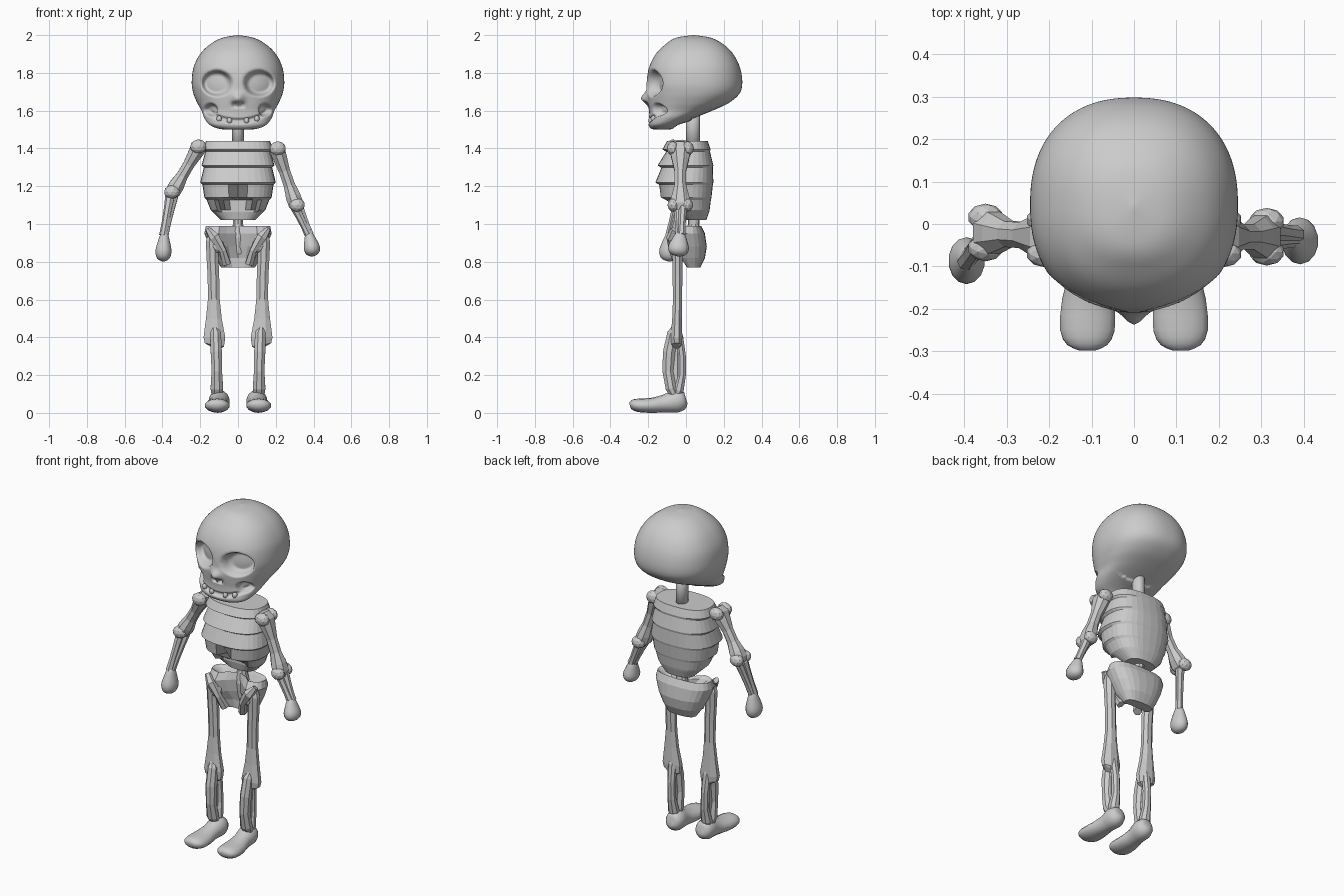
import bpy
import bmesh
from math import cos, sin, pi, exp, copysign
from mathutils import Vector, Matrix

old = bpy.data.objects.get("Cube")
if old:
    bpy.data.objects.remove(old, do_unlink=True)

bone = bpy.data.materials.new("bone grey")
bone.use_nodes = True
bone.diffuse_color = (0.6, 0.6, 0.6, 1)
bone.node_tree.nodes["Principled BSDF"].inputs["Base Color"].default_value = (0.6, 0.6, 0.6, 1)


def finish(name, bm, smooth=False):
    bmesh.ops.recalc_face_normals(bm, faces=bm.faces)
    mesh = bpy.data.meshes.new(name)
    bm.to_mesh(mesh)
    bm.free()
    mesh.materials.append(bone)
    if smooth:
        mesh.shade_smooth()
    obj = bpy.data.objects.new(name, mesh)
    bpy.context.collection.objects.link(obj)
    return obj


def resample(rows, k):
    """Smooth curve through rows of numbers, k steps per span."""
    out = []
    for i in range(len(rows) - 1):
        quad = [rows[max(i - 1, 0)], rows[i], rows[i + 1], rows[min(i + 2, len(rows) - 1)]]
        for s in range(k):
            t = s / k
            out.append(tuple(b + t / 2 * (c - a + t * (2 * a - 5 * b + 4 * c - d + t * (3 * (b - c) + d - a)))
                             for a, b, c, d in zip(*quad)))
    return out + [rows[-1]]


def skin(rings):
    """Join rings of points into a closed solid."""
    bm = bmesh.new()
    loops = [[bm.verts.new(p) for p in ring] for ring in rings]
    n = len(loops[0])
    for a, b in zip(loops, loops[1:]):
        for i in range(n):
            j = (i + 1) % n
            bm.faces.new((a[i], a[j], b[j], b[i]))
    bm.faces.new(loops[0])
    bm.faces.new(loops[-1])
    return bm


def level_rings(rows, n, power):
    """Horizontal rounded rings from (z, half width, front y, back y)."""
    def bend(v):
        return copysign(abs(v) ** power, v)
    rings = []
    for z, w, f, b in rows:
        rings.append([(w * bend(cos(2 * pi * i / n)),
                       (f + b) / 2 + (b - f) / 2 * bend(sin(2 * pi * i / n)), z) for i in range(n)])
    return rings


def tube(name, rows, n=8, k=1, smooth=False):
    """Tube through (x, y, z, radius across, radius deep)."""
    rows = resample(rows, k) if k > 1 else rows
    rings = []
    for i, (x, y, z, rx, ry) in enumerate(rows):
        d = (Vector(rows[min(i + 1, len(rows) - 1)][:3]) - Vector(rows[max(i - 1, 0)][:3])).normalized()
        u = Vector((1, 0, 0))
        u = (u - d * u.dot(d)).normalized()
        v = d.cross(u)
        rings.append([Vector((x, y, z)) + u * rx * cos(2 * pi * (j + .5) / n) + v * ry * sin(2 * pi * (j + .5) / n)
                      for j in range(n)])
    return finish(name, skin(rings), smooth)


def knob(name, at, size, smooth=False):
    bm = bmesh.new()
    bmesh.ops.create_icosphere(bm, subdivisions=3 if smooth else 2, radius=1,
                               matrix=Matrix.Translation(at) @ Matrix.Diagonal((*size, 1)))
    return finish(name, bm, smooth)


def step(v):
    v = max(0, min(1, v))
    return v * v * (3 - 2 * v)


# Skull with sunken eyes, cheeks, nostrils and mouth
skull_rows = [(2.0, .003, .035, .045), (1.985, .085, -.055, .135), (1.95, .15, -.11, .2),
              (1.9, .2, -.16, .25), (1.83, .235, -.195, .285), (1.75, .245, -.208, .298),
              (1.69, .236, -.205, .283), (1.64, .215, -.2, .225), (1.6, .193, -.195, .14),
              (1.56, .178, -.195, .04), (1.525, .15, -.198, -.04), (1.505, .105, -.185, -.07),
              (1.5, .06, -.16, -.09)]
bm = skin(level_rings(resample(skull_rows, 8), 144, .87))
for v in bm.verts:
    x, y, z = abs(v.co.x), v.co.y, v.co.z
    if y > 0.02:
        continue
    eye = ((x - .112) / .085) ** 2 + ((z - 1.745) / .072) ** 2
    cheek = ((x - .145) / .035) ** 2 + ((z - 1.605) / .035) ** 2
    nostril = ((x - .017) / .014) ** 2 + ((z - 1.63) / .02) ** 2
    mouth = abs(z - 1.545 - 1.8 * x * x) / .016
    push = .065 * step((1.05 - eye) * 1.6) + .035 * step(1.2 - cheek) + .025 * step(1.2 - nostril)
    push += .014 * step(1.2 - mouth) * step((.17 - x) * 30)
    push -= .035 * exp(-(x / .03) ** 2 - ((z - 1.665) / .03) ** 2)
    v.co.y += push
    v.co.x *= 1 - .1 * step(1.2 - cheek)
finish("skull", bm, True)
for x in (-.1, -.045, .045, .1):
    knob("tooth", (x, -.188 + 1.5 * x * x, 1.545 + 1.2 * x * x), (.014, .014, .017), True)

# Neck and lower spine
tube("neck", [(0, .037, 1.38, .032, .037), (0, .037, 1.65, .032, .037)], 16, 1, True)
tube("spine", [(0, .04, .84, .035, .03), (0, .04, .93, .045, .04), (0, .04, 1.0, .028, .03),
               (0, .045, 1.12, .03, .035)], 10)

# Rib cage in stepped bands with an arch under the breastbone
rib_rows = [(1.44, .17, -.1, .115), (1.395, .185, -.125, .13), (1.31, .193, -.15, .145),
            (1.22, .2, -.162, .145), (1.14, .178, -.135, .135), (1.075, .145, -.085, .125),
            (1.02, .09, -.01, .108)]
bands = []
for i, (z, w, f, b) in enumerate(rib_rows):
    bands.append((z, w, f, b))
    if 0 < i < len(rib_rows) - 1:
        bands.append((z - .012, w - .012, f + .02, b - .003))
bm = skin(level_rings(bands, 32, .8))
for v in bm.verts:
    if v.co.y < 0 and v.co.z < 1.18 and abs(v.co.x) < (1.18 - v.co.z) * .9 + .01:
        v.co.y = max(v.co.y, -.02)
finish("rib_cage", bm)

# Pelvis bowl with a hollow top and open front
pelvis_rows = [(.93, .09, -.01, .045), (.975, .145, -.04, .07), (.99, .17, -.055, .08),
               (.95, .178, -.085, .1), (.88, .15, -.08, .11), (.82, .12, -.055, .1),
               (.77, .09, -.005, .075)]
bm = skin(level_rings(pelvis_rows, 24, .8))
for v in bm.verts:
    if v.co.y < 0 and abs(v.co.x) < .1:
        v.co.y += min(.11 * (1 - abs(v.co.x) / .1), -v.co.y + .015)
finish("pelvis", bm)

for s, side in ((1, "left"), (-1, "right")):
    # Hip and legs
    def flip(rows):
        return [(s * r[0], *r[1:]) for r in rows]
    tube(side + "_hip_wing", flip([(.16, -.06, .97, .015, .02), (.125, -.08, .93, .03, .025),
                                   (.08, -.07, .86, .02, .02), (.06, -.04, .79, .025, .025)]), 6)
    knob(side + "_hip_joint", (s * .11, -.05, .885), (.036, .035, .04))
    tube(side + "_thigh", flip([(.14, -.045, .95, .018, .02), (.137, -.045, .91, .036, .035),
                                (.135, -.045, .82, .034, .03), (.13, -.045, .72, .033, .028),
                                (.128, -.045, .6, .034, .026), (.128, -.047, .5, .045, .028),
                                (.125, -.05, .4, .062, .033), (.125, -.05, .36, .056, .03),
                                (.135, -.05, .345, .03, .02)]), 8)
    tube(side + "_shin_front", flip([(.125, -.06, .455, .015, .015), (.118, -.07, .42, .03, .032),
                                     (.115, -.09, .32, .032, .035), (.112, -.095, .22, .03, .032),
                                     (.112, -.08, .13, .036, .03), (.11, -.06, .09, .03, .025)]), 8)
    tube(side + "_shin_back", flip([(.122, -.045, .45, .014, .015), (.115, -.035, .4, .026, .022),
                                    (.112, -.023, .3, .024, .024), (.11, -.023, .2, .024, .024),
                                    (.11, -.04, .12, .034, .03), (.11, -.05, .09, .025, .025)]), 8)
    tube(side + "_shin_web", flip([(.116, -.06, .4, .014, .03), (.113, -.06, .14, .014, .03)]), 6)
    foot = tube(side + "_foot", flip([(.1, .003, .065, .012, .015), (.1, -.008, .063, .042, .045),
                                      (.1, -.05, .062, .056, .06), (.104, -.11, .05, .05, .048),
                                      (.108, -.18, .04, .063, .04), (.11, -.25, .04, .066, .036),
                                      (.11, -.285, .045, .048, .026), (.11, -.298, .045, .02, .01)]), 14, 2, True)
    for v in foot.data.vertices:
        v.co.z = max(v.co.z, 0)

    # Arms, posed slightly differently on each side
    if s > 0:
        shoulder, elbow, wrist, hand = (Vector(p) for p in (
            (.205, -.03, 1.4), (.308, -.03, 1.1), (.375, -.03, .95), (.4, -.045, .83)))
    else:
        shoulder, elbow, wrist, hand = (Vector(p) for p in (
            (-.205, -.03, 1.41), (-.345, -.02, 1.17), (-.39, -.08, .95), (-.397, -.09, .802)))

    def along(a, b, stops):
        return [(*a.lerp(b, t), rx, ry) for t, rx, ry in stops]
    tube(side + "_upper_arm", along(shoulder, elbow, [
        (-.1, .025, .035), (.03, .045, .06), (.18, .04, .05), (.4, .032, .033), (.65, .033, .033),
        (.85, .043, .05), (1.0, .043, .06), (1.1, .025, .035)]), 8)
    for y in (-.04, .04):
        knob(side + "_shoulder_knob", shoulder + Vector((s * .005, y, 0)), (.044, .032, .038))
        knob(side + "_elbow_knob", elbow + Vector((s * .005, y * .9, 0)), (.042, .032, .036))
    for x, y in ((.01, .014), (-.01, -.014)):
        off = Vector((x, y, 0))
        tube(side + "_forearm_bone", along(elbow + off, wrist + off * .4, [
            (-.1, .012, .015), (.1, .026, .024), (.4, .022, .021), (.75, .02, .02), (1.05, .022, .022)]), 7)
    tube(side + "_hand", along(wrist, hand, [
        (-.06, .012, .015), (.05, .022, .027), (.3, .033, .042), (.6, .043, .055), (.82, .039, .05),
        (.95, .024, .032), (1.0, .005, .006)]), 14, 3, True)
